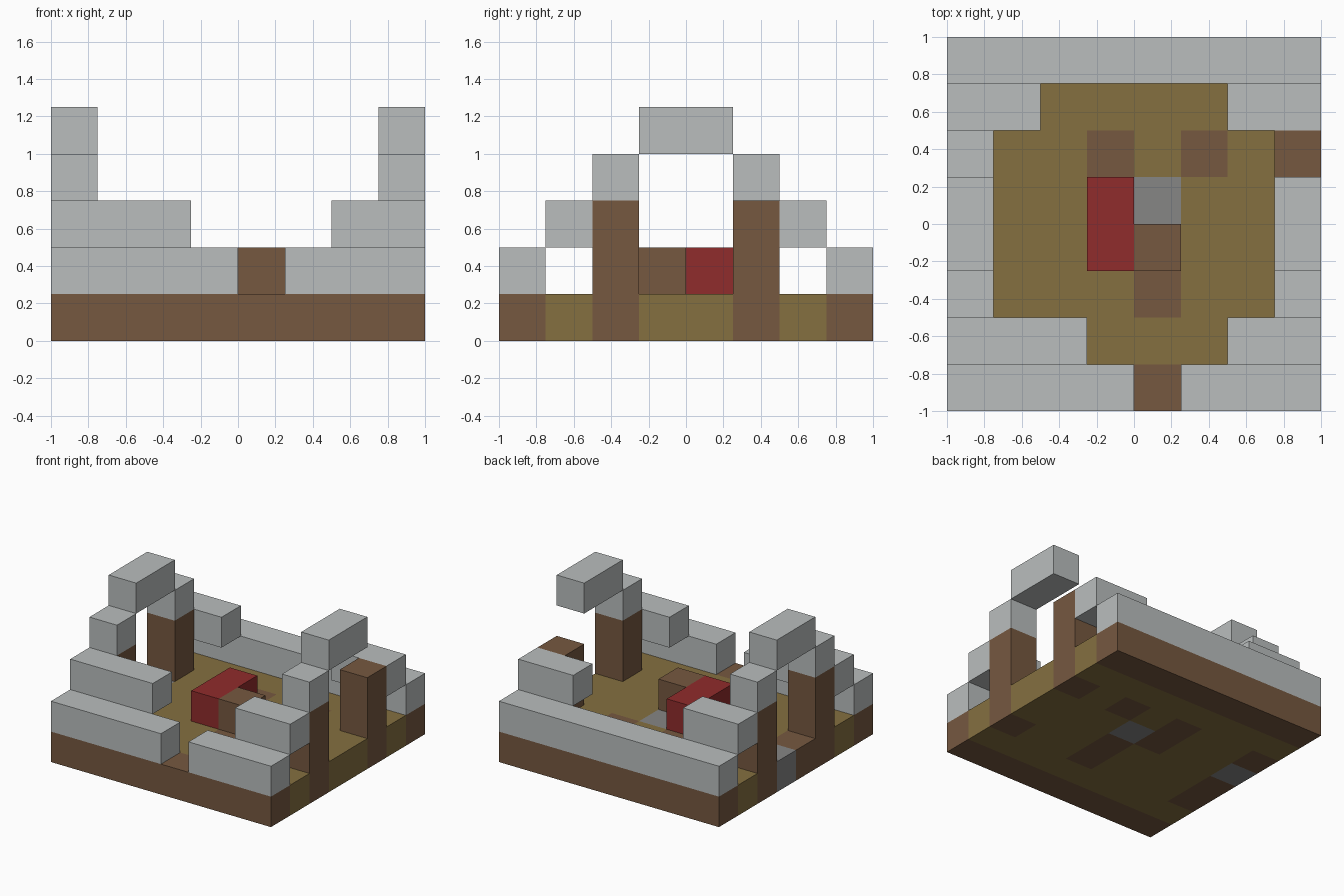
import bpy, bmesh
from mathutils import Vector

CELL = 0.25

cube = bpy.data.objects.get("Cube")
if cube:
    bpy.data.objects.remove(cube, do_unlink=True)


def material(name, r, g, b):
    m = bpy.data.materials.new(name)
    m.use_nodes = True
    m.diffuse_color = (r, g, b, 1)
    m.node_tree.nodes["Principled BSDF"].inputs["Base Color"].default_value = (r, g, b, 1)
    return m


earth = material("ochre_earth", 0.235, 0.162, 0.051)
wood = material("brown_wood", 0.181, 0.098, 0.051)
stone = material("mid_grey_stone", 0.238, 0.238, 0.235)
roofing = material("pale_grey_roof", 0.491, 0.515, 0.515)
cloth = material("red_cloth", 0.279, 0.025, 0.025)


def add_object(name, bm, mats):
    mesh = bpy.data.meshes.new(name)
    bm.to_mesh(mesh)
    bm.free()
    for m in mats:
        mesh.materials.append(m)
    obj = bpy.data.objects.new(name, mesh)
    bpy.context.collection.objects.link(obj)
    return obj


def block(name, mat, start, size):
    """Box given by its first cell and its size, both counted in cells."""
    lo = Vector(start) * CELL - Vector((1, 1, 0))
    dim = Vector(size) * CELL
    bm = bmesh.new()
    bmesh.ops.create_cube(bm, size=1)
    for v in bm.verts:
        v.co = lo + Vector([(c + 0.5) * d for c, d in zip(v.co, dim)])
    return add_object(name, bm, [mat])


# Floor slab: earth with timber edges, posts' feet and worn patches
wood_cells = {(0, 2), (0, 3), (0, 5), (7, 2), (7, 5),
              (3, 4), (3, 5), (5, 5), (4, 2), (4, 3)}
stone_cells = {(0, 4), (4, 4)}
bm = bmesh.new()
bmesh.ops.create_grid(bm, x_segments=8, y_segments=8, size=1)
top = bmesh.ops.extrude_face_region(bm, geom=bm.faces[:], use_keep_orig=True)["geom"]
bmesh.ops.translate(bm, vec=(0, 0, CELL),
                    verts=[g for g in top if isinstance(g, bmesh.types.BMVert)])
bmesh.ops.recalc_face_normals(bm, faces=bm.faces[:])
for f in bm.faces:
    inside = f.calc_center_median() - f.normal * 0.05
    cell = (int((inside.x + 1) / CELL), int((inside.y + 1) / CELL))
    if cell in stone_cells:
        f.material_index = 2
    elif cell in wood_cells or cell[1] in (0, 7):
        f.material_index = 1
add_object("floor", bm, [earth, wood, stone])

# Corner posts
for side, x in (("right", 0), ("left", 7)):
    for end, y in (("front", 2), ("back", 5)):
        block(f"{end}_{side}_post", wood, (x, y, 1), (1, 1, 2))

# Lowest roof course, with the doorway gap at the front
block("front_right_eave", roofing, (0, 0, 1), (4, 1, 1))
block("front_left_eave", roofing, (5, 0, 1), (3, 1, 1))
block("back_eave", roofing, (0, 7, 1), (8, 1, 1))

# Second roof course
block("front_right_roof_step", roofing, (0, 1, 2), (3, 1, 1))
block("front_left_roof_step", roofing, (6, 1, 2), (2, 1, 1))
block("back_right_roof_step", roofing, (0, 6, 2), (2, 1, 1))
block("back_left_roof_step", roofing, (6, 6, 2), (2, 1, 1))

# Third roof course, on top of three of the posts
block("front_right_post_cap", roofing, (0, 2, 3), (1, 1, 1))
block("front_left_post_cap", roofing, (7, 2, 3), (1, 1, 1))
block("back_right_post_cap", roofing, (0, 5, 3), (1, 1, 1))

# Ridge pieces
for side, x in (("right", 0), ("left", 7)):
    block(f"{side}_ridge", roofing, (x, 3, 4), (1, 2, 1))

# Furniture
block("bed", cloth, (3, 3, 1), (1, 2, 1))
block("bedside_crate", wood, (4, 3, 1), (1, 1, 1))
